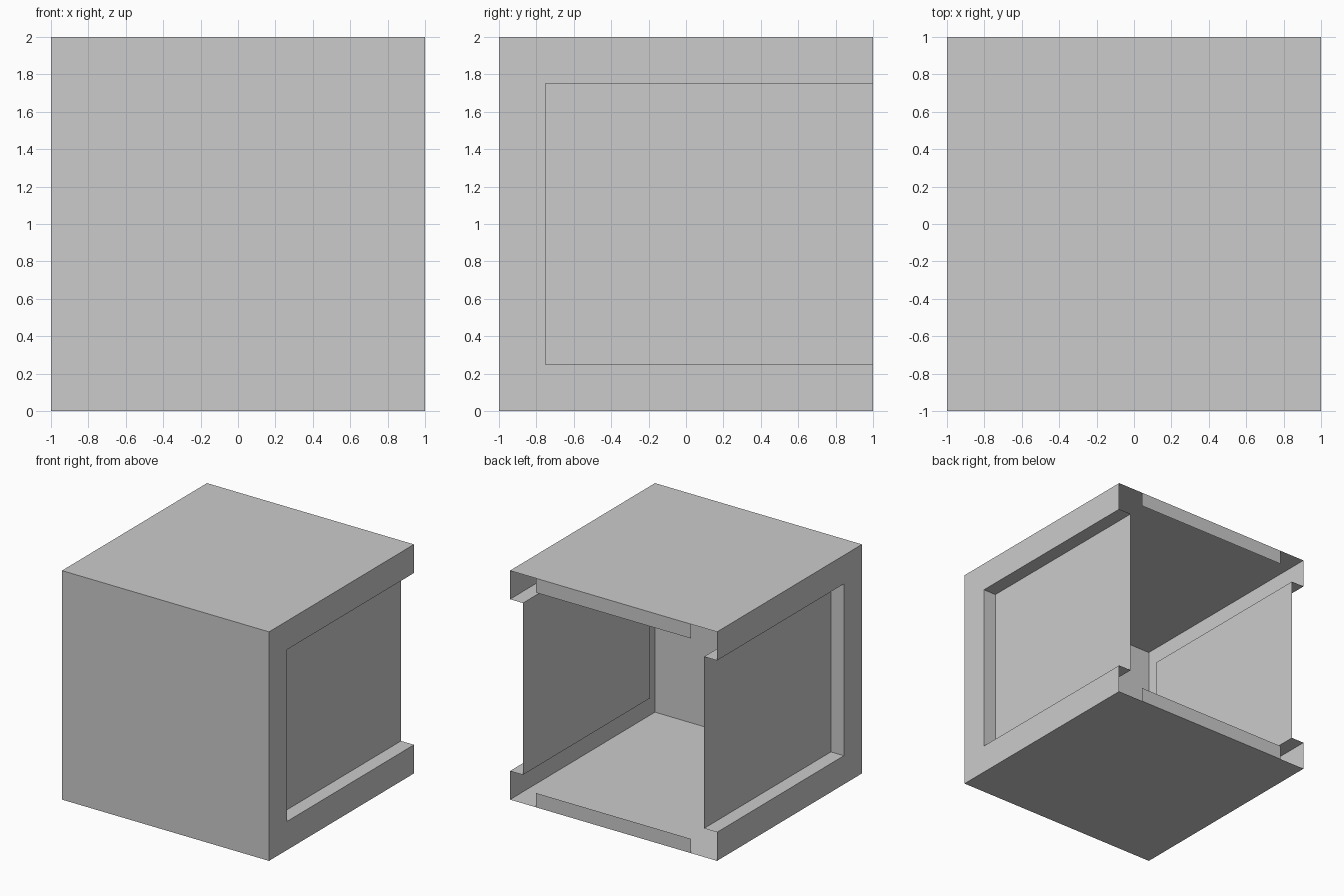
import bpy, bmesh

if "Cube" in bpy.data.objects:
    bpy.data.objects.remove(bpy.data.objects["Cube"])

H = 1.0        # half size of the cube
RIM = 0.25     # width of the frame around each side recess
DEPTH = 0.125  # recess depth and lip height


def make_object(name, quads):
    bm = bmesh.new()
    for q in quads:
        bm.faces.new([bm.verts.new(p) for p in q])
    bmesh.ops.remove_doubles(bm, verts=bm.verts, dist=1e-5)
    mesh = bpy.data.meshes.new(name)
    bm.to_mesh(mesh)
    bm.free()
    obj = bpy.data.objects.new(name, mesh)
    bpy.context.collection.objects.link(obj)
    return obj


def side_quad(x, y0, y1, z0, z1):
    # upright quad facing +x
    return [(x, y0, z0), (x, y1, z0), (x, y1, z1), (x, y0, z1)]


# Open-backed shell: front, floor and roof sheets
make_object("box_shell", [
    [(-H, -H, 0), (H, -H, 0), (H, -H, 2), (-H, -H, 2)],
    [(-H, H, 0), (H, H, 0), (H, -H, 0), (-H, -H, 0)],
    [(-H, -H, 2), (H, -H, 2), (H, H, 2), (-H, H, 2)],
])

# Side wall with a recessed panel running out to the open back, mirrored to the left
yi, zb, zt, xi = -H + RIM, RIM, 2 - RIM, H - DEPTH
side = make_object("side_wall", [
    side_quad(H, -H, yi, 0, zb),
    side_quad(H, -H, yi, zb, zt),
    side_quad(H, -H, yi, zt, 2),
    side_quad(H, yi, H, 0, zb),
    side_quad(H, yi, H, zt, 2),
    side_quad(xi, yi, H, zb, zt),
    [(xi, yi, zb), (H, yi, zb), (H, H, zb), (xi, H, zb)],
    [(xi, H, zt), (H, H, zt), (H, yi, zt), (xi, yi, zt)],
    [(xi, yi, zt), (H, yi, zt), (H, yi, zb), (xi, yi, zb)],
])
mirror = side.modifiers.new("Mirror", 'MIRROR')
mirror.use_axis = (True, False, False)
mirror.use_mirror_merge = False

# Short lips along the roof and floor edges of the open back
w = H - RIM
for name, z0 in (("lower_back_lip", 0), ("upper_back_lip", 2 - DEPTH)):
    z1 = z0 + DEPTH
    make_object(name, [[(w, H, z0), (-w, H, z0), (-w, H, z1), (w, H, z1)]])
